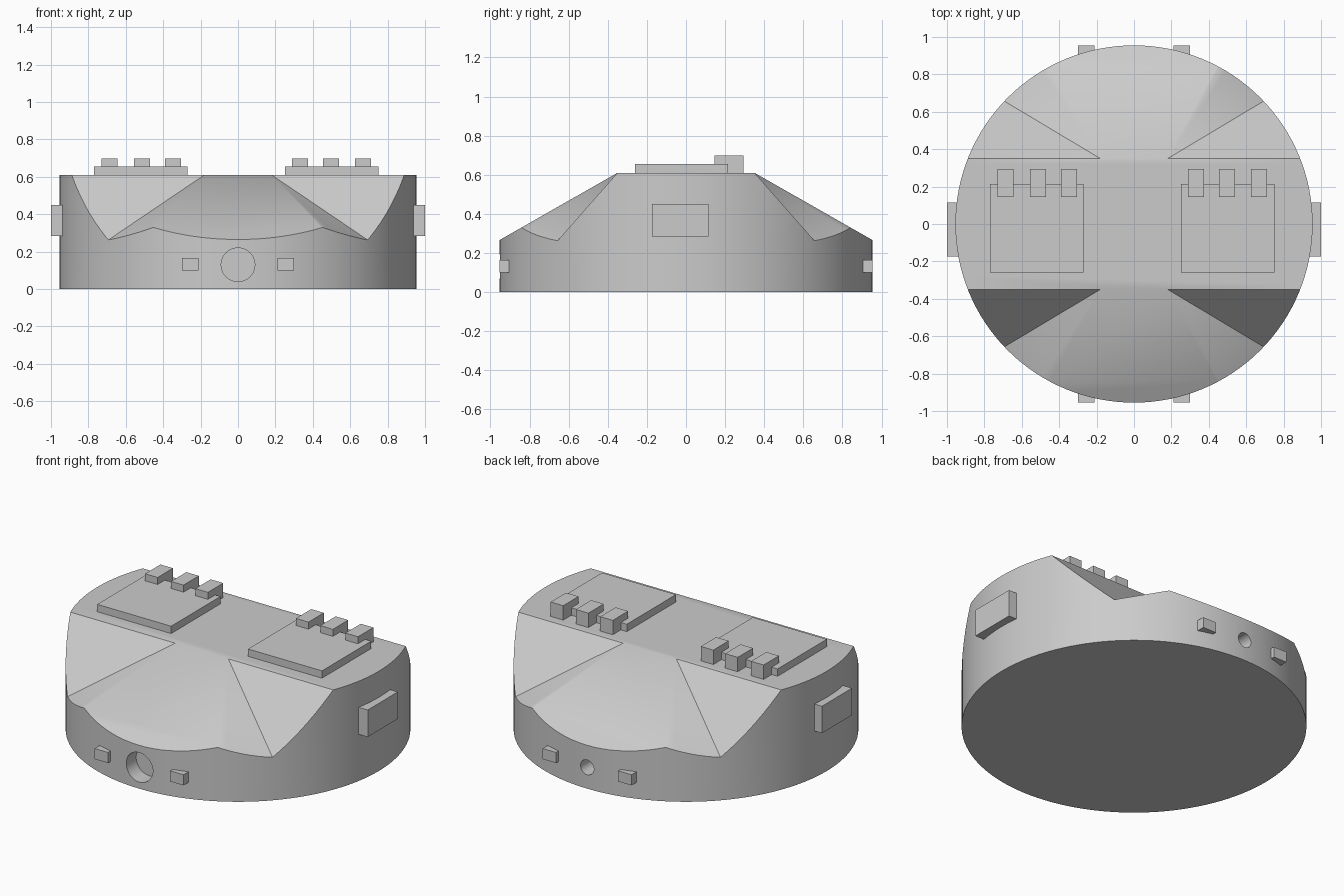
import bpy, bmesh, math
from mathutils import Matrix

if "Cube" in bpy.data.objects:
    bpy.data.objects.remove(bpy.data.objects["Cube"], do_unlink=True)

RADIUS, HEIGHT = 0.955, 0.61

grey = bpy.data.materials.new("plain grey")
grey.use_nodes = True
colour = (0.6, 0.6, 0.6, 1)
grey.diffuse_color = colour
grey.node_tree.nodes["Principled BSDF"].inputs["Base Color"].default_value = colour


def finish(name, bm):
    bmesh.ops.recalc_face_normals(bm, faces=bm.faces)
    mesh = bpy.data.meshes.new(name)
    bm.to_mesh(mesh)
    bm.free()
    mesh.materials.append(grey)
    obj = bpy.data.objects.new(name, mesh)
    bpy.context.collection.objects.link(obj)
    return obj


def box(name, x, y, z):
    bm = bmesh.new()
    bmesh.ops.create_cube(bm, size=1)
    for v in bm.verts:
        v.co = [(a + b) / 2 + c * (b - a) for (a, b), c in zip((x, y, z), v.co)]
    return finish(name, bm)


def cylinder(name, radius, depth, matrix, segments):
    bm = bmesh.new()
    bmesh.ops.create_cone(bm, cap_ends=True, segments=segments, radius1=radius,
                          radius2=radius, depth=depth, matrix=matrix)
    return finish(name, bm)


def slope_cutter(name, side):
    # Folded sloping floor fanning out from two corners, walled straight up
    def ray(sx, dx, dy, dz, k=1.5):
        return (sx * (0.18 + dx * k), -0.35 - dy * k, HEIGHT - dz * k)
    bm = bmesh.new()
    rows = []
    for sx in (-1, 1):
        rows.append([bm.verts.new(p) for p in (
            (sx * 0.18, -0.35, HEIGHT),
            (sx * 1.2, -0.35, HEIGHT),
            ray(sx, 0.51, 0.305, 0.345),
            ray(sx, 0.27, 0.49, 0.2794))])
    for corner, outer, valley, ridge in rows:
        bm.faces.new((corner, outer, valley))
        bm.faces.new((corner, valley, ridge))
    (c0, _, _, r0), (c1, _, _, r1) = rows
    bm.faces.new((c0, r0, r1, c1))
    bmesh.ops.recalc_face_normals(bm, faces=bm.faces)
    lid = bmesh.ops.extrude_face_region(bm, geom=bm.faces[:], use_keep_orig=True)
    for v in lid["geom"]:
        if isinstance(v, bmesh.types.BMVert):
            v.co.z = 0.9
    for v in bm.verts:
        v.co.y *= side
    return finish(name, bm)


def cut(target, cutter):
    cutter.hide_render = True
    mod = target.modifiers.new("cut", 'BOOLEAN')
    mod.operation = 'DIFFERENCE'
    mod.solver = 'EXACT'
    mod.object = cutter
    bpy.context.view_layer.objects.active = target
    bpy.ops.object.modifier_apply(modifier=mod.name)
    bpy.data.objects.remove(cutter, do_unlink=True)


# Round body with folded slopes and a port at front and back
body = cylinder("body", RADIUS, HEIGHT, Matrix.Translation((0, 0, HEIGHT / 2)), 128)
for side, port_radius in ((1, 0.09), (-1, 0.045)):
    cut(body, slope_cutter("slope_cutter", side))
    place = Matrix.Translation((0, -side * RADIUS, 0.13)) @ Matrix.Rotation(math.pi / 2, 4, 'X')
    cut(body, cylinder("port_cutter", port_radius, 0.2, place, 48))

bpy.ops.object.select_all(action='DESELECT')
body.select_set(True)
bpy.context.view_layer.objects.active = body
bpy.ops.object.shade_smooth_by_angle(angle=math.radians(30))

# Small blocks beside the ports, and the side blocks
for sx, hand in ((1, "left"), (-1, "right")):
    xs = sorted((sx * 0.21, sx * 0.30))
    box("front_block_" + hand, xs, (-0.955, -0.88), (0.10, 0.165))
    box("back_block_" + hand, xs, (0.88, 0.955), (0.10, 0.165))
    box("side_block_" + hand, sorted((sx * 0.92, sx * 1.0)), (-0.175, 0.115), (0.285, 0.45))

# Top plates, each with three tabs along the back edge
for hand, x0, tabs in (("left", 0.25, (0.29, 0.455, 0.625)),
                       ("right", -0.77, (-0.73, -0.555, -0.39))):
    box("top_plate_" + hand, (x0, x0 + 0.5), (-0.26, 0.215), (HEIGHT - 0.01, 0.655))
    for i, x in enumerate(tabs):
        box(f"tab_{hand}_{i + 1}", (x, x + 0.085), (0.145, 0.293), (HEIGHT - 0.01, 0.698))
